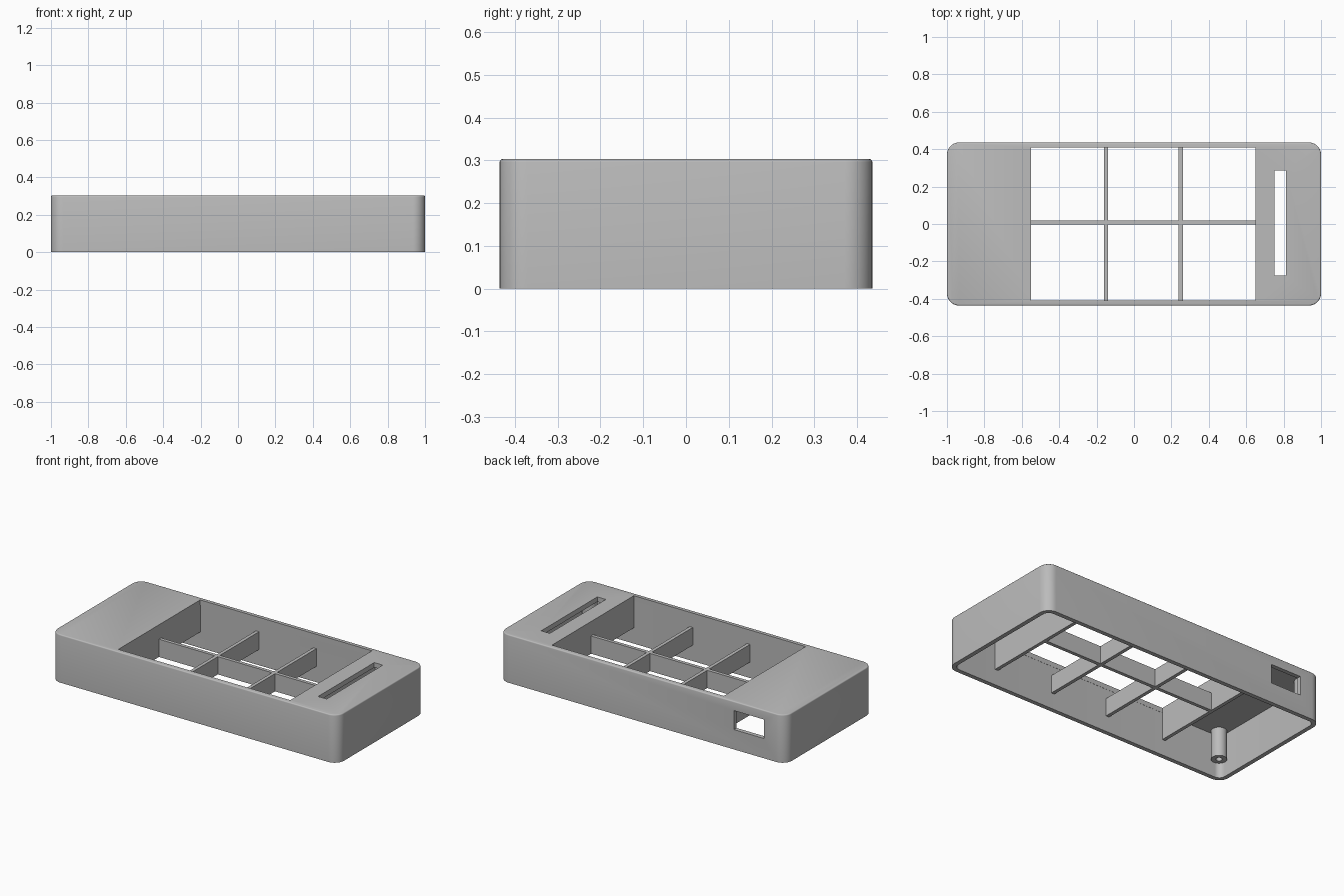
import bpy
import bmesh
import math

cube = bpy.data.objects.get("Cube")
if cube:
    bpy.data.objects.remove(cube, do_unlink=True)

grey = bpy.data.materials.new("plain grey")
grey.use_nodes = True
grey.diffuse_color = (0.5, 0.5, 0.5, 1)
bsdf = next(n for n in grey.node_tree.nodes if n.type == 'BSDF_PRINCIPLED')
bsdf.inputs["Base Color"].default_value = (0.5, 0.5, 0.5, 1)

# Main sizes
HX, HY, H = 1.0, 0.436, 0.303
WALL, ROOF = 0.027, 0.272
GRID_Z, GRID_TOP, THIN = 0.1, 0.212, 0.022
WIN_L, WIN_R, IN_Y = -0.55, 0.65, HY - WALL


def prism(name, outline, z0, z1, top_bevel=0):
    bm = bmesh.new()
    base = bm.faces.new([bm.verts.new((x, y, z0)) for x, y in outline])
    ext = bmesh.ops.extrude_face_region(bm, geom=[base])
    top = [v for v in ext["geom"] if isinstance(v, bmesh.types.BMVert)]
    for v in top:
        v.co.z = z1
    bmesh.ops.recalc_face_normals(bm, faces=bm.faces)
    if top_bevel:
        edges = [e for e in bm.edges if all(v.co.z > z1 - 1e-5 for v in e.verts)]
        bmesh.ops.bevel(bm, geom=edges, offset=top_bevel, segments=3,
                        profile=0.5, affect='EDGES')
    mesh = bpy.data.meshes.new(name)
    bm.to_mesh(mesh)
    bm.free()
    mesh.materials.append(grey)
    ob = bpy.data.objects.new(name, mesh)
    bpy.context.collection.objects.link(ob)
    return ob


def rounded(hx, hy, r, n=10):
    pts = []
    for k, (sx, sy) in enumerate([(1, 1), (-1, 1), (-1, -1), (1, -1)]):
        for i in range(n + 1):
            a = math.pi / 2 * (k + i / n)
            pts.append((sx * (hx - r) + r * math.cos(a), sy * (hy - r) + r * math.sin(a)))
    return pts


def circle(x, y, r, n=32):
    return [(x + r * math.cos(2 * math.pi * i / n), y + r * math.sin(2 * math.pi * i / n))
            for i in range(n)]


def box(name, x0, x1, y0, y1, z0, z1):
    return prism(name, [(x0, y0), (x1, y0), (x1, y1), (x0, y1)], z0, z1)


def cut(ob, cutter):
    mod = ob.modifiers.new("cut", 'BOOLEAN')
    mod.operation, mod.solver, mod.object = 'DIFFERENCE', 'EXACT', cutter
    bpy.context.view_layer.objects.active = ob
    bpy.ops.object.modifier_apply(modifier=mod.name)
    bpy.data.objects.remove(cutter, do_unlink=True)


def smooth(ob):
    bpy.ops.object.select_all(action='DESELECT')
    ob.select_set(True)
    bpy.context.view_layer.objects.active = ob
    bpy.ops.object.shade_smooth_by_angle(angle=math.radians(35))


# Outer shell: open below, with window, slot and side port
shell = prism("shell", rounded(HX, HY, 0.065), 0, H, 0.007)
cut(shell, prism("cavity", rounded(HX - WALL, IN_Y, 0.038), -0.1, ROOF))
cut(shell, box("window", WIN_L, WIN_R, -IN_Y + 0.001, IN_Y - 0.001, 0.2, 0.4))
cut(shell, box("slot", 0.752, 0.812, -0.275, 0.285, 0.2, 0.4))
cut(shell, box("port", -0.85, -0.64, IN_Y - 0.05, HY + 0.1, 0.125, 0.245))
smooth(shell)

# Walls hanging below the two ends of the window
box("left_window_wall", WIN_R, WIN_R + THIN, -IN_Y, IN_Y, GRID_Z, ROOF + 0.01)
box("right_window_wall", WIN_L - THIN, WIN_L, -IN_Y, IN_Y, GRID_Z, ROOF + 0.01)

# Low dividers making six cells
GAP_Y, T = 0.008, THIN / 2
box("long_divider", WIN_L, WIN_R, GAP_Y - T, GAP_Y + T, GRID_Z, GRID_TOP)
for i, x in enumerate((-0.15, 0.25)):
    box(f"front_divider_{i + 1}", x - T, x + T, -IN_Y, GAP_Y - T, GRID_Z, GRID_TOP)
    box(f"back_divider_{i + 1}", x - T, x + T, GAP_Y + T, IN_Y, GRID_Z, GRID_TOP)

# Screw posts in the corners
for sx, side in ((1, "left"), (-1, "right")):
    for sy, end in ((-1, "front"), (1, "back")):
        x, y = sx * 0.925, sy * 0.362
        post = prism(f"{end}_{side}_screw_post", circle(x, y, 0.045), 0.09, ROOF + 0.01)
        cut(post, prism("screw_hole", circle(x, y, 0.018), 0, 0.23))
        smooth(post)
